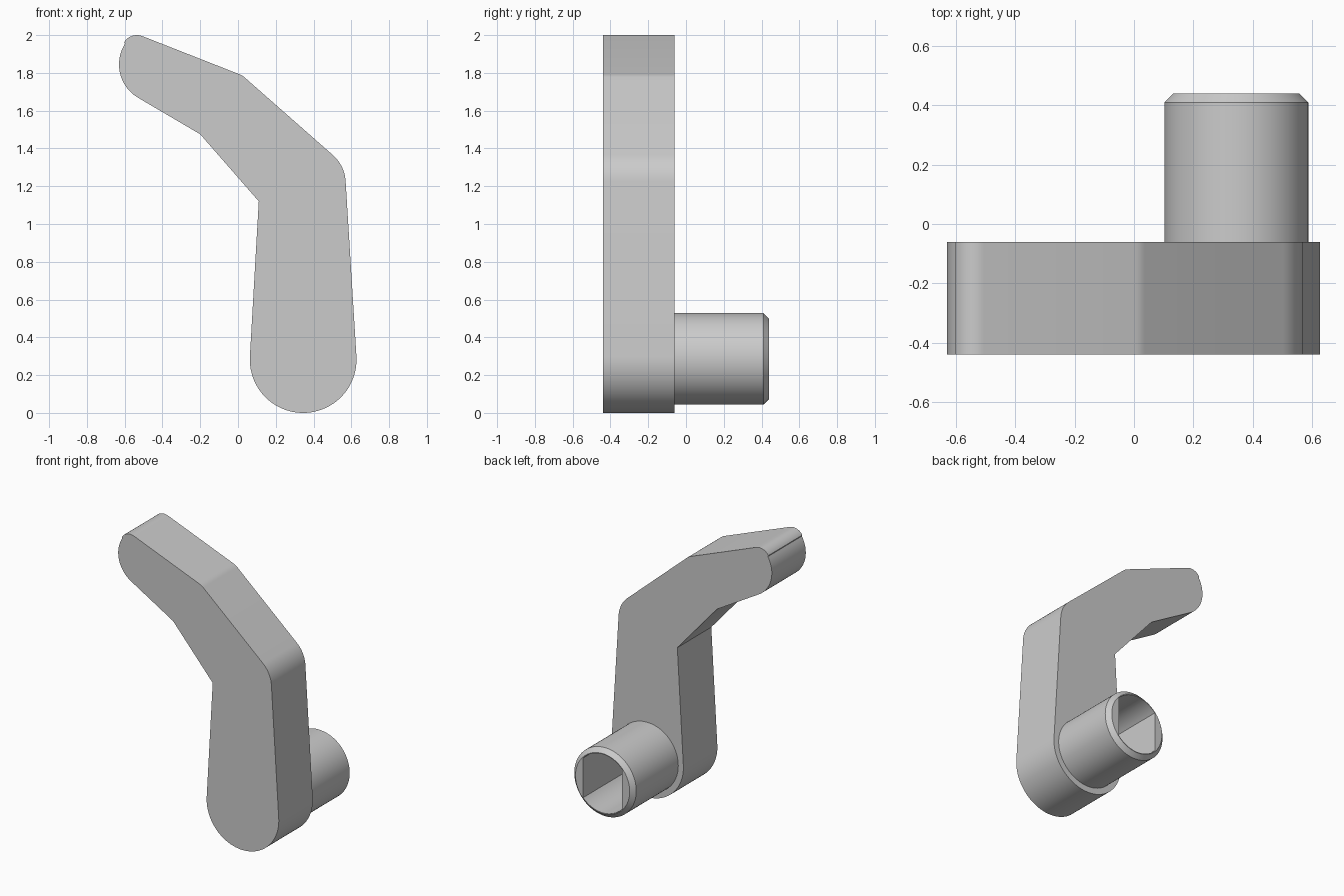
import bpy, bmesh
from math import cos, sin, radians, acos, degrees

if "Cube" in bpy.data.objects:
    bpy.data.objects.remove(bpy.data.objects["Cube"], do_unlink=True)

grey = bpy.data.materials.new("plain grey")
grey.use_nodes = True
grey.diffuse_color = (0.6, 0.6, 0.6, 1)
grey.node_tree.nodes["Principled BSDF"].inputs["Base Color"].default_value = (0.6, 0.6, 0.6, 1)


def arc(cx, cz, r, start, end, steps):
    """Points on an arc in the xz plane, angles in degrees."""
    angles = [radians(start + (end - start) * i / steps) for i in range(steps + 1)]
    return [(cx + r * cos(a), cz + r * sin(a)) for a in angles]


def loft(name, rings):
    """Skin a stack of (outline, y) rings and cap both ends."""
    bm = bmesh.new()
    loops = [[bm.verts.new((x, y, z)) for x, z in outline] for outline, y in rings]
    for a, b in zip(loops, loops[1:]):
        n = len(a)
        for i in range(n):
            j = (i + 1) % n
            bm.faces.new((a[i], a[j], b[j], b[i]))
    bm.faces.new(loops[0])
    bm.faces.new(loops[-1])
    bmesh.ops.recalc_face_normals(bm, faces=bm.faces)
    mesh = bpy.data.meshes.new(name)
    bm.to_mesh(mesh)
    bm.free()
    mesh.materials.append(grey)
    obj = bpy.data.objects.new(name, mesh)
    bpy.context.collection.objects.link(obj)
    return obj


def smooth(obj):
    bpy.ops.object.select_all(action="DESELECT")
    obj.select_set(True)
    bpy.context.view_layer.objects.active = obj
    bpy.ops.object.shade_smooth_by_angle(angle=radians(30))


PX, PZ = 0.345, 0.2825          # pivot axis
FRONT, SEAT, END = -0.44, -0.06, 0.44

# Cranked lever arm
outline = arc(PX, PZ, PZ, 3.5, -183.5, 48)          # round foot
outline += [(0.11, 1.12), (-0.20, 1.475)]           # inner bends
outline += arc(-0.425, 1.845, 0.205, 241, 148, 20)  # tip
outline += arc(-0.535, 1.92, 0.08, 148, 69, 12)     # tip top
outline += arc(-0.03, 1.70, 0.10, 69, 48.6, 4)      # upper bend
outline += arc(0.37, 1.215, 0.20, 48.6, 3.5, 12)    # shoulder
arm = loft("lever_arm", [(outline, FRONT), (outline, SEAT)])
smooth(arm)

# Chamfered barrel
R, CHAMFER = 0.2425, 0.03
full = arc(PX, PZ + 0.004, R, 0, 360, 72)[:-1]
rim = arc(PX, PZ + 0.004, R - CHAMFER, 0, 360, 72)[:-1]
barrel = loft("barrel", [(full, SEAT - 0.02), (full, END - CHAMFER), (rim, END)])

# Round socket with two flat sides
BORE, HALF = 0.207, 0.152
a = degrees(acos(HALF / BORE))
socket = arc(PX, PZ + 0.004, BORE, a, 180 - a, 24) + arc(PX, PZ + 0.004, BORE, 180 + a, 360 - a, 24)
cutter = loft("socket_cutter", [(socket, SEAT), (socket, END + 0.1)])
cutter.hide_render = True
cut = barrel.modifiers.new("socket", "BOOLEAN")
cut.operation = "DIFFERENCE"
cut.solver = "EXACT"
cut.object = cutter
bpy.ops.object.select_all(action="DESELECT")
barrel.select_set(True)
bpy.context.view_layer.objects.active = barrel
bpy.ops.object.modifier_apply(modifier=cut.name)
bpy.data.objects.remove(cutter, do_unlink=True)
smooth(barrel)
